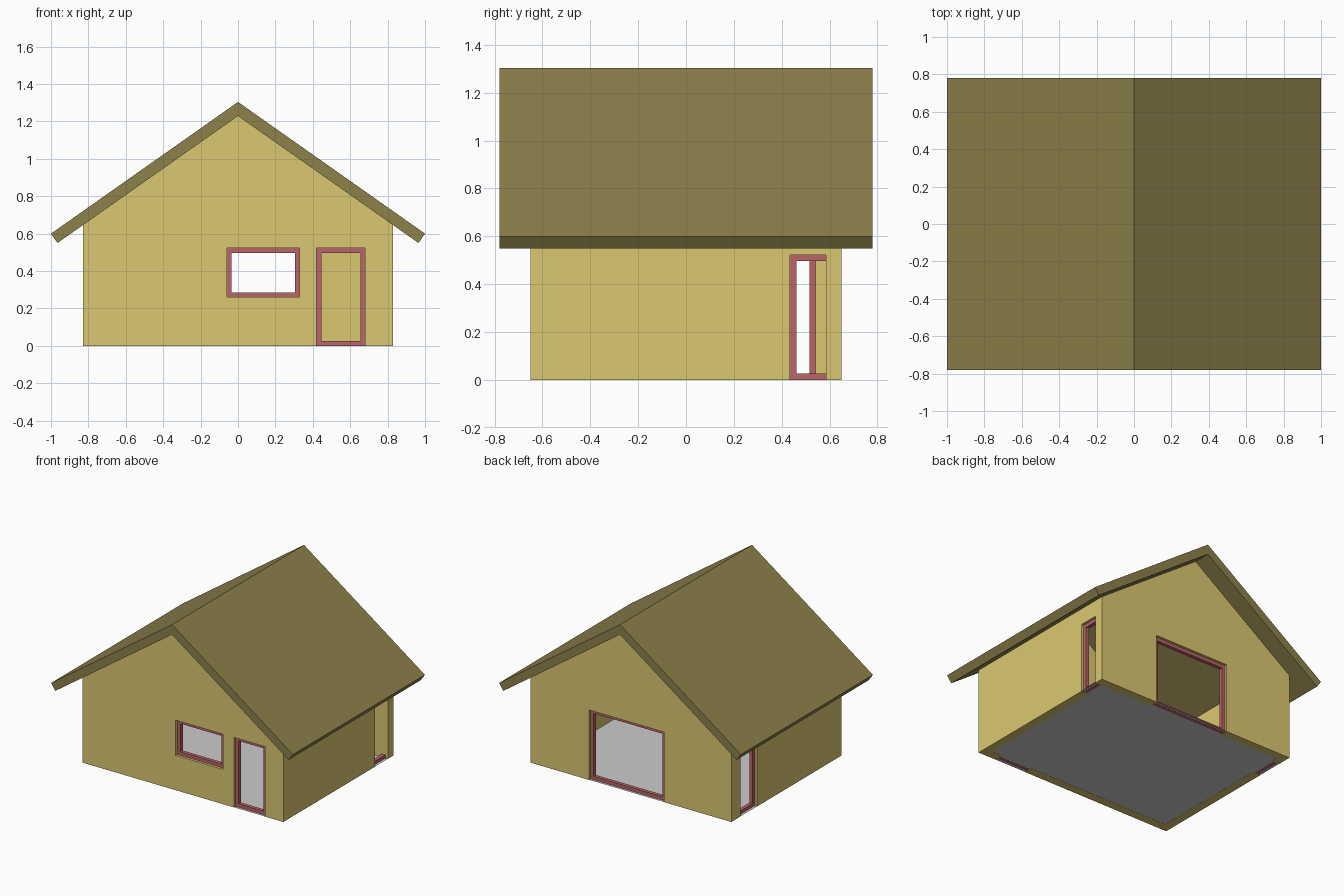
import bpy, bmesh

if "Cube" in bpy.data.objects:
    bpy.data.objects.remove(bpy.data.objects["Cube"])

HX, HY, T = 0.83, 0.65, 0.065      # half width, half depth, wall thickness
SLOPE, UNDER = 0.705, 1.229        # roof pitch and height of its underside at the ridge
BAR, DEPTH = 0.026, 0.027          # window frame section


def material(name, rgb):
    m = bpy.data.materials.new(name)
    m.diffuse_color = (*rgb, 1)
    m.use_nodes = True
    m.node_tree.nodes["Principled BSDF"].inputs["Base Color"].default_value = m.diffuse_color
    return m


WALL = material("wall_yellow", (0.70, 0.58, 0.165))
ROOF = material("roof_olive", (0.265, 0.22, 0.07))
RED = material("frame_red", (0.49, 0.13, 0.14))


def finish(name, bm, mat=None):
    bmesh.ops.recalc_face_normals(bm, faces=bm.faces)
    me = bpy.data.meshes.new(name)
    bm.to_mesh(me)
    bm.free()
    ob = bpy.data.objects.new(name, me)
    bpy.context.collection.objects.link(ob)
    if mat:
        me.materials.append(mat)
    return ob


def prism(name, profile, half, mat=None):
    """Extrude an x-z profile from y = -half to +half."""
    bm = bmesh.new()
    face = bm.faces.new([bm.verts.new((x, -half, z)) for x, z in profile])
    out = bmesh.ops.extrude_face_region(bm, geom=[face])
    for g in out["geom"]:
        if isinstance(g, bmesh.types.BMVert):
            g.co.y = half
    return finish(name, bm, mat)


def add_box(bm, lo, hi):
    vs = bmesh.ops.create_cube(bm, size=1)["verts"]
    for v in vs:
        v.co = [a + (b - a) * (c + 0.5) for a, b, c in zip(lo, hi, v.co)]


def span(axis, mid, thick, a0, a1, z0, z1):
    """Box corners for a panel lying in a wall that runs along the given axis."""
    p0, p1 = mid - thick / 2, mid + thick / 2
    if axis == "x":
        return (a0, p0, z0), (a1, p1, z1)
    return (p0, a0, z0), (p1, a1, z1)


def cut(target, cutter):
    cutter.hide_render = True
    mod = target.modifiers.new("cut", "BOOLEAN")
    mod.operation, mod.solver, mod.object = "DIFFERENCE", "EXACT", cutter
    bpy.context.view_layer.objects.active = target
    bpy.ops.object.modifier_apply(modifier=mod.name)
    bpy.data.objects.remove(cutter)


# Walls: gabled shell, hollow and open up to the roof
top = UNDER + 0.004
eave = top - SLOPE * HX
walls = prism("walls", [(-HX, 0), (HX, 0), (HX, eave), (0, top), (-HX, eave)], HY, WALL)
ix = HX - T
cut(walls, prism("room_cutter", [(-ix, -0.2), (ix, -0.2), (ix, 1.5), (-ix, 1.5)], HY - T))

# Openings: name, wall direction, wall centre, start, end, bottom, top, has far post
mx, my = HX - T / 2, HY - T / 2
openings = [
    ("front_window", "x", -my, -0.06, 0.33, 0.26, 0.523, True),
    ("front_door", "x", -my, 0.42, 0.68, 0.0, 0.523, True),
    ("back_window", "x", my, -0.275, 0.348, 0.0, 0.523, True),
    ("left_window", "y", -mx, 0.345, 0.542, 0.0, 0.523, True),
    ("right_window", "y", mx, 0.435, 0.584, 0.0, 0.523, False),
]
for name, axis, mid, a0, a1, z0, z1, far_post in openings:
    bm = bmesh.new()
    add_box(bm, *span(axis, mid, T * 1.6, a0, a1, z0 if z0 else -0.1, z1))
    cut(walls, finish(name + "_cutter", bm))
    # Recessed frame: posts, then rails between them
    bm = bmesh.new()
    rail_end = a1 - BAR if far_post else a1
    add_box(bm, *span(axis, mid, DEPTH, a0, a0 + BAR, z0, z1))
    if far_post:
        add_box(bm, *span(axis, mid, DEPTH, a1 - BAR, a1, z0, z1))
    for z in (z0, z1 - BAR):
        add_box(bm, *span(axis, mid, DEPTH, a0 + BAR, rail_end, z, z + BAR))
    finish(name + "_frame", bm, RED)

# Roof: folded slab with square-cut eaves
prism("roof", [(0, 1.304), (1.0, 0.6), (0.965, 0.55), (0, UNDER),
               (-0.965, 0.55), (-1.0, 0.6)], 0.78, ROOF)

# Floor sheet
bm = bmesh.new()
bm.faces.new([bm.verts.new((x * HX, y * HY, 0.001))
              for x, y in ((-1, -1), (1, -1), (1, 1), (-1, 1))])
finish("floor", bm)
